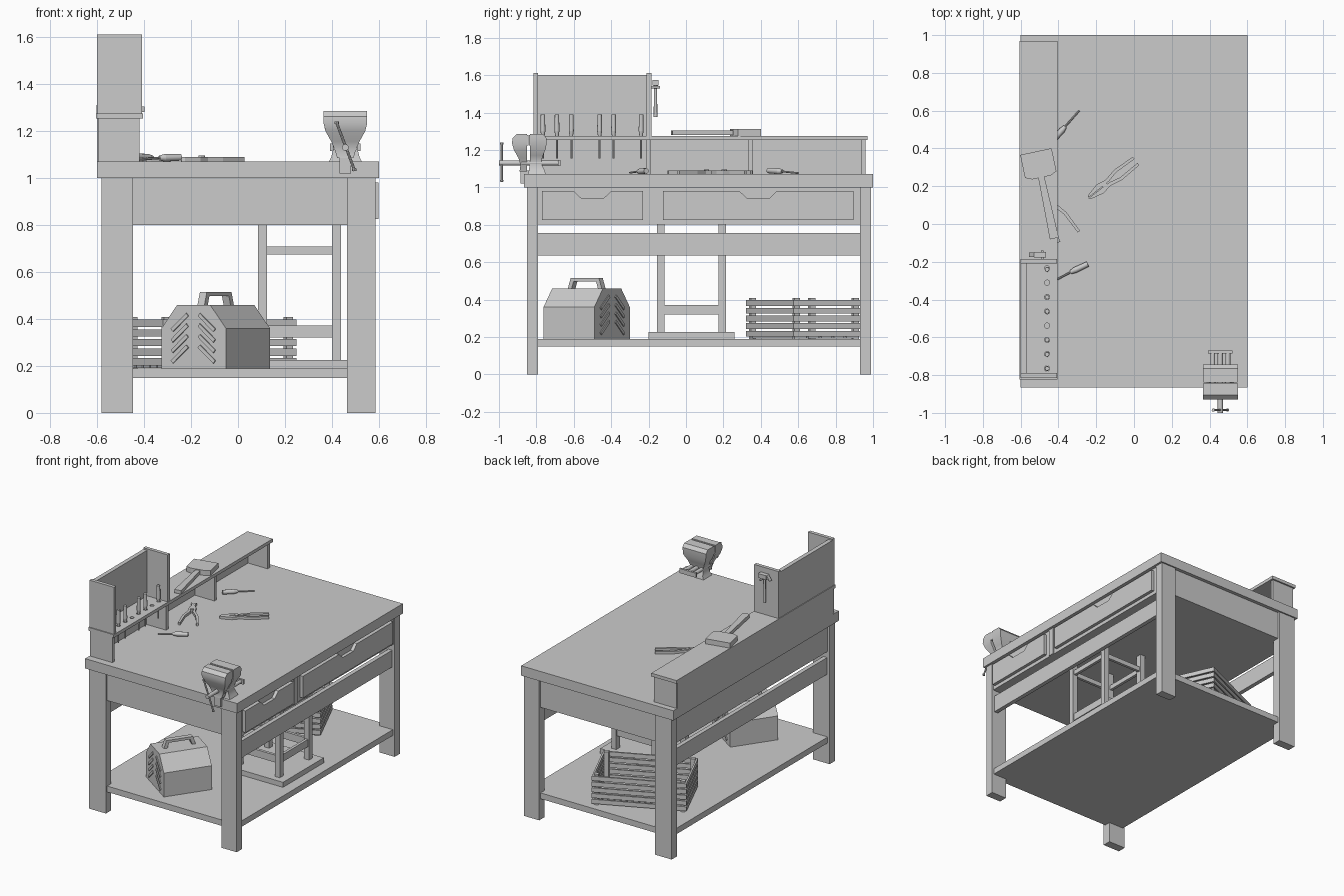
import bpy, bmesh, math
from mathutils import Matrix, Vector

if "Cube" in bpy.data.objects:
    bpy.data.objects.remove(bpy.data.objects["Cube"])

I = Matrix.Identity(4)
SIDE = Matrix(((0, 0, 1, 0), (1, 0, 0, 0), (0, 1, 0, 0), (0, 0, 0, 1)))  # profile in y,z, depth in x
FRONT = Matrix.Rotation(math.pi / 2, 4, 'X')                              # profile in x,z, depth in -y
smooth = []


def place(x, y, z, yaw):
    return Matrix.Translation((x, y, z)) @ Matrix.Rotation(yaw, 4, 'Z')


def finish(name, bm, M=I):
    bmesh.ops.transform(bm, matrix=M, verts=bm.verts)
    bmesh.ops.recalc_face_normals(bm, faces=bm.faces)
    me = bpy.data.meshes.new(name)
    bm.to_mesh(me)
    bm.free()
    ob = bpy.data.objects.new(name, me)
    bpy.context.collection.objects.link(ob)
    return ob


def box(name, x0, x1, y0, y1, z0, z1, M=I):
    bm = bmesh.new()
    bmesh.ops.create_cube(bm, size=1)
    S = Matrix.Diagonal((x1 - x0, y1 - y0, z1 - z0, 1))
    T = Matrix.Translation(((x0 + x1) / 2, (y0 + y1) / 2, (z0 + z1) / 2))
    return finish(name, bm, M @ T @ S)


def prism(name, pts, d0, d1, M=I):
    bm = bmesh.new()
    f = bm.faces.new([bm.verts.new((p[0], p[1], d0)) for p in pts])
    r = bmesh.ops.extrude_face_region(bm, geom=[f])
    vs = [v for v in r['geom'] if isinstance(v, bmesh.types.BMVert)]
    bmesh.ops.translate(bm, verts=vs, vec=(0, 0, d1 - d0))
    if f.is_valid and len(f.edges) and all(len(e.link_faces) == 1 for e in f.edges):
        bm.faces.new(list(f.verts))
    return finish(name, bm, M)


def rod(name, a, b, r0, r1=None, n=12):
    a, b = Vector(a), Vector(b)
    bm = bmesh.new()
    bmesh.ops.create_cone(bm, cap_ends=True, segments=n, radius1=r0,
                          radius2=r0 if r1 is None else r1, depth=(b - a).length)
    R = (b - a).to_track_quat('Z', 'Y').to_matrix().to_4x4()
    ob = finish(name, bm, Matrix.Translation((a + b) / 2) @ R)
    smooth.append(ob)
    return ob


def loft(name, cx, rings):
    # stacked rectangular sections: z, half width, y0, y1
    bm = bmesh.new()
    rows = [[bm.verts.new(c) for c in ((cx - h, y0, z), (cx + h, y0, z), (cx + h, y1, z), (cx - h, y1, z))]
            for z, h, y0, y1 in rings]
    for a, b in zip(rows, rows[1:]):
        for i in range(4):
            bm.faces.new((a[i], a[(i + 1) % 4], b[(i + 1) % 4], b[i]))
    bm.faces.new(rows[0])
    bm.faces.new(rows[-1])
    ob = finish(name, bm)
    smooth.append(ob)


# bench frame
box('bench_top', -.6, .6, -.866, 1, 1.0, 1.07)
for x0, x1 in ((-.58, -.447), (.465, .585)):
    for y0, y1 in ((-.85, -.79), (.93, .99)):
        box('bench_leg', x0, x1, y0, y1, 0, 1.0)
box('bench_apron', -.565, .575, -.835, .975, .80, 1.0)
box('lower_shelf', -.565, .57, -.835, .975, .148, .19)
for x in (-.56, .535):
    box('side_rail', x, x + .03, -.79, .93, .635, .755)
box('drawer_divider', .57, .583, -.195, -.155, .80, 1.0)

# drawers with finger notches
for y0, y1, c in ((-.77, -.23, -.5), (-.123, .895, .386)):
    prism('drawer_front', [(y0, .825), (y1, .825), (y1, .98), (c + .1, .98), (c + .06, .942),
                           (c - .06, .942), (c - .1, .98), (y0, .98)], .57, .598, SIDE)

# rear tool rack
rack = box('rack_shelf', -.605, -.405, -.822, .97, 1.252, 1.275)
box('rack_back', -.6, -.575, -.80, .95, 1.07, 1.255)
for y in (-.815, -.21, .335, .935):
    box('rack_divider', -.595, -.42, y, y + .024, 1.07, 1.255)
box('cabinet_back', -.6, -.57, -.80, -.19, 1.27, 1.60)
for y in (-.815, -.21):
    box('cabinet_side', -.6, -.408, y, y + .025, 1.27, 1.61)

# tool holes in the rack shelf
for i in range(8):
    y = -.765 + i * .0757
    cut = rod('hole_cutter', (-.46, y, 1.2), (-.46, y, 1.3), .014)
    cut.hide_render = True
    cut.hide_viewport = False
    cut.display_type = 'WIRE'
    m = rack.modifiers.new('hole', 'BOOLEAN')
    m.operation, m.object, m.solver = 'DIFFERENCE', cut, 'EXACT'
bpy.context.view_layer.update()
cut_mesh = bpy.data.meshes.new_from_object(rack.evaluated_get(bpy.context.evaluated_depsgraph_get()))
rack.modifiers.clear()
rack.data = cut_mesh
for ob in [o for o in bpy.data.objects if o.name.startswith('hole_cutter')]:
    smooth.remove(ob)
    bpy.data.objects.remove(ob)


# screwdrivers: standing in the rack and lying on the bench
def screwdriver(tip, neck, end, r=.013):
    rod('screwdriver_blade', tip, neck, .005, n=8)
    mid = Vector(neck).lerp(Vector(end), .25)
    rod('screwdriver_collar', neck, mid, r * .65, r)
    rod('screwdriver_handle', mid, end, r, r * .9)


for y in (-.765, -.69, -.613, -.462, -.387, -.24):
    screwdriver((-.46, y, 1.155), (-.46, y, 1.27), (-.46, y, 1.39))
screwdriver((-.42, -.30, 1.078), (-.335, -.255, 1.085), (-.245, -.212, 1.088), .016)
screwdriver((-.29, .6, 1.076), (-.365, .515, 1.085), (-.43, .44, 1.09), .016)


# pliers
def pliers(x, y, yaw, opening):
    half = [(-.11, .002), (-.10, .013), (-.03, .03), (.02, .02), (.09, .034), (.21, .028),
            (.21, .013), (.09, .017), (.03, .003), (-.02, .002)]
    for s in (1, -1):
        prism('pliers_half', [(a, s * b) for a, b in half], 0, .018, place(x, y, 1.071, yaw + s * opening))
    rod('pliers_pivot', (x, y, 1.071), (x, y, 1.095), .014)


pliers(-.155, .205, .66, 0)
pliers(-.44, .11, -1.08, .19)

# mallet lying on the rack
M = place(-.505, .315, 1.275, math.radians(12))
prism('mallet_head', [(-.085, -.055), (-.05, -.07), (.05, -.07), (.085, -.055), (.085, .07), (-.085, .07)], 0, .036, M)
prism('mallet_handle', [(-.016, -.05), (.016, -.05), (.024, -.40), (-.024, -.40)], .005, .03, M)

# hammer hung on the cabinet side
box('hammer_head', -.53, -.465, -.178, -.147, 1.545, 1.575)
prism('hammer_claw', [(-.53, 1.575), (-.53, 1.55), (-.555, 1.54)], .15, .175, FRONT)
rod('hammer_handle', (-.505, -.163, 1.575), (-.505, -.163, 1.375), .008, .01)
rod('hammer_peg', (-.485, -.19, 1.535), (-.485, -.14, 1.535), .007)

# bench vise
cx = .457
loft('vise_front_jaw', cx, [(1.085, .035, -.89, -.85), (1.12, .045, -.885, -.85), (1.155, .06, -.895, -.85),
                            (1.20, .085, -.92, -.85), (1.235, .093, -.93, -.85), (1.262, .093, -.928, -.85),
                            (1.285, .093, -.905, -.85)])
loft('vise_rear_jaw', cx, [(1.07, .07, -.845, -.75), (1.09, .06, -.84, -.755), (1.13, .05, -.835, -.775),
                           (1.17, .065, -.835, -.765), (1.21, .088, -.835, -.748), (1.262, .093, -.835, -.745),
                           (1.285, .093, -.835, -.765)])
for y in (-.85, -.84):
    box('vise_jaw_plate', cx - .09, cx + .09, y, y + .008, 1.225, 1.28)
box('vise_clamp', cx - .025, cx + .025, -.885, -.80, 1.02, 1.09)
for s in (-1, 1):
    rod('vise_guide', (cx + s * .04, -.88, 1.13), (cx + s * .04, -.675, 1.13), .013)
box('vise_guide_plate', cx - .065, cx + .065, -.685, -.67, 1.115, 1.147)
rod('vise_screw', (cx, -1.0, 1.13), (cx, -.68, 1.13), .014)
rod('vise_handle', (.42, -.985, 1.235), (.497, -.985, 1.03), .006, n=8)
for p in ((.42, 1.23, 1.24), (.495, 1.03, 1.04)):
    rod('vise_handle_knob', (p[0], -.985, p[1]), (p[0], -.985, p[2]), .009, n=8)

# toolbox, turned on the shelf
T = place(-.095, -.531, 0, math.atan2(.275, .19))
prism('toolbox_body', [(-.167, .19), (.167, .19), (.167, .36), (.085, .46), (-.085, .46), (-.167, .36)],
      -.165, .165, T @ SIDE)
for end in (-.165, .165):
    for s in (-1, 1):
        for i in range(4):
            B = T @ Matrix.Translation((end, s * .07, .25 + i * .045)) @ Matrix.Rotation(-s * .7, 4, 'X')
            box('toolbox_rib', -.006, .006, -.052, .052, -.008, .008, B)
prism('toolbox_handle', [(-.11, .46), (-.092, .515), (.092, .515), (.11, .46), (.085, .46), (.073, .497),
                         (-.073, .497), (-.085, .46)], -.018, .018, T @ FRONT)

# upturned stool
box('stool_seat', .03, .495, -.2, .26, .19, .226)
for x in (.085, .4):
    for y in (-.155, .175):
        box('stool_leg', x, x + .038, y, y + .04, .226, .8)
for z0, z1 in ((.32, .372), (.675, .708)):
    for y in (-.145, .185):
        box('stool_rung', .12, .405, y, y + .02, z0, z1)
    for x in (.094, .41):
        box('stool_rung', x, x + .02, -.117, .177, z0, z1)

# slatted crate, turned on the shelf
C = place(-.32, .32, 0, math.atan2(.255, .57))
L, W = .624, .40
for x in (.012, L - .042):
    for y in (.012, W - .042):
        box('crate_post', x, x + .03, y, y + .03, .19, .408, C)
for i in range(5):
    z = .202 + i * .041
    for y in (0, W - .012):
        box('crate_long_slat', 0, L, y, y + .012, z, z + .031, C)
    for x in (0, L - .012):
        box('crate_end_slat', x, x + .012, .012, W - .012, z, z + .031, C)
    box('crate_floor_slat', .012, L - .012, .02 + i * .074, .08 + i * .074, .192, .202, C)

# smooth the rounded parts, keeping hard edges
bpy.ops.object.select_all(action='DESELECT')
for ob in smooth:
    ob.select_set(True)
bpy.context.view_layer.objects.active = smooth[0]
bpy.ops.object.shade_smooth_by_angle(angle=math.radians(40))
